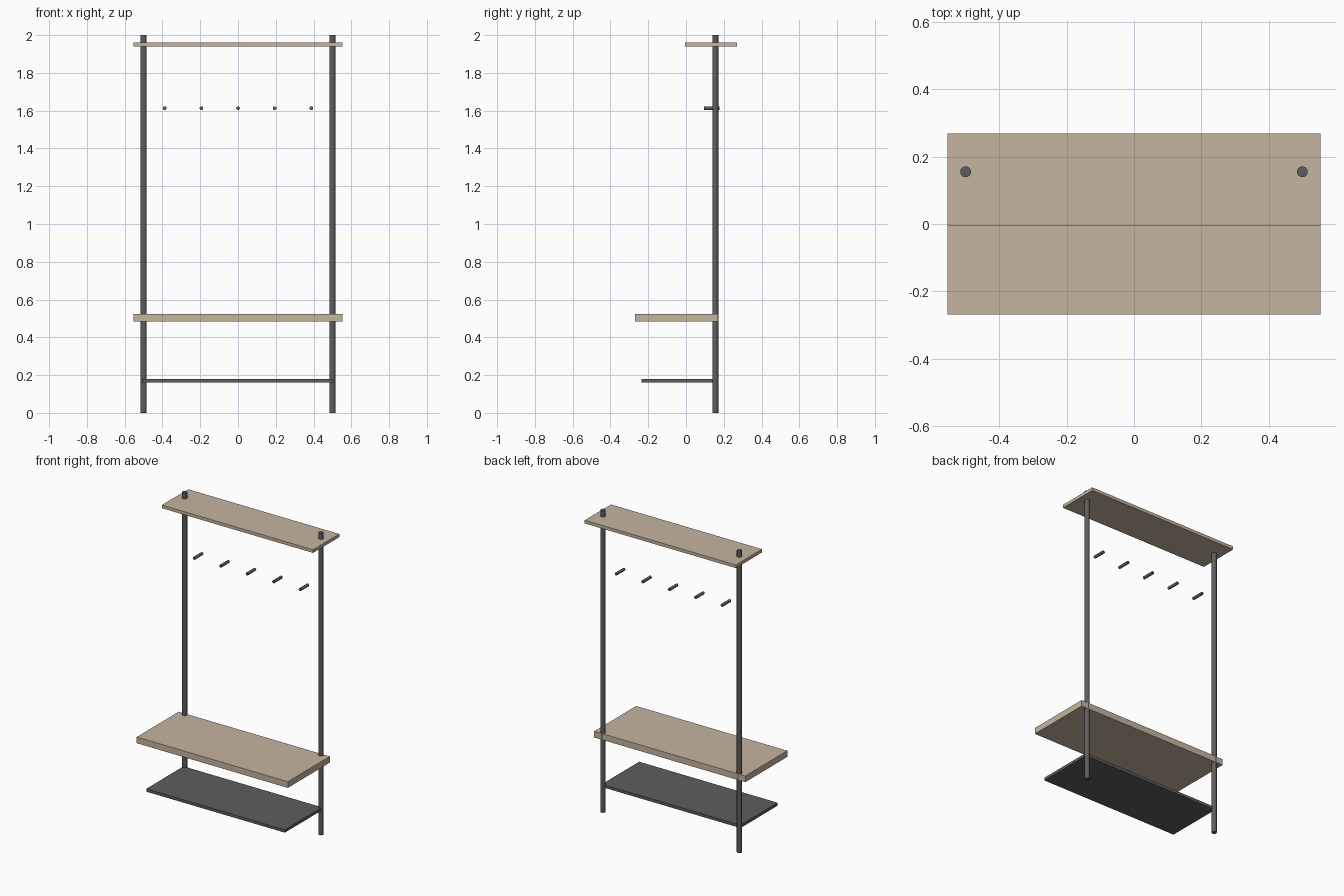
import bpy
from math import pi

if "Cube" in bpy.data.objects:
    bpy.data.objects.remove(bpy.data.objects["Cube"])


def material(name, color):
    m = bpy.data.materials.new(name)
    m.diffuse_color = color
    m.use_nodes = True
    m.node_tree.nodes["Principled BSDF"].inputs["Base Color"].default_value = m.diffuse_color
    return m


wood = material("pale_wood", (0.56, 0.46, 0.35, 1))
metal = material("dark_metal", (0.11, 0.11, 0.115, 1))


def board(name, half_x, y0, y1, z0, z1, mat):
    bpy.ops.mesh.primitive_cube_add(size=1, location=(0, (y0 + y1) / 2, (z0 + z1) / 2))
    ob = bpy.context.object
    ob.name = name
    ob.scale = (2 * half_x, y1 - y0, z1 - z0)
    bpy.ops.object.transform_apply(location=False, rotation=False, scale=True)
    ob.data.materials.append(mat)


def rod(name, radius, length, location, rotation=(0, 0, 0)):
    bpy.ops.mesh.primitive_cylinder_add(vertices=24, radius=radius, depth=length,
                                        location=location, rotation=rotation)
    ob = bpy.context.object
    ob.name = name
    bpy.ops.object.shade_smooth_by_angle()
    ob.data.materials.append(metal)


# Upright posts
for side, x in (("left", -0.5), ("right", 0.5)):
    rod(side + "_post", 0.016, 2.0, (x, 0.155, 1.0))

# Hat shelf, bench seat and shoe shelf
board("hat_shelf", 0.554, -0.005, 0.269, 1.939, 1.96, wood)
board("bench_seat", 0.554, -0.269, 0.17, 0.483, 0.524, wood)
board("shoe_shelf", 0.508, -0.235, 0.155, 0.161, 0.18, metal)

# Row of coat pegs pointing forward
for i in range(5):
    rod(f"coat_peg_{i + 1}", 0.0097, 0.083, ((i - 2) * 0.194, 0.136, 1.613), (pi / 2, 0, 0))
